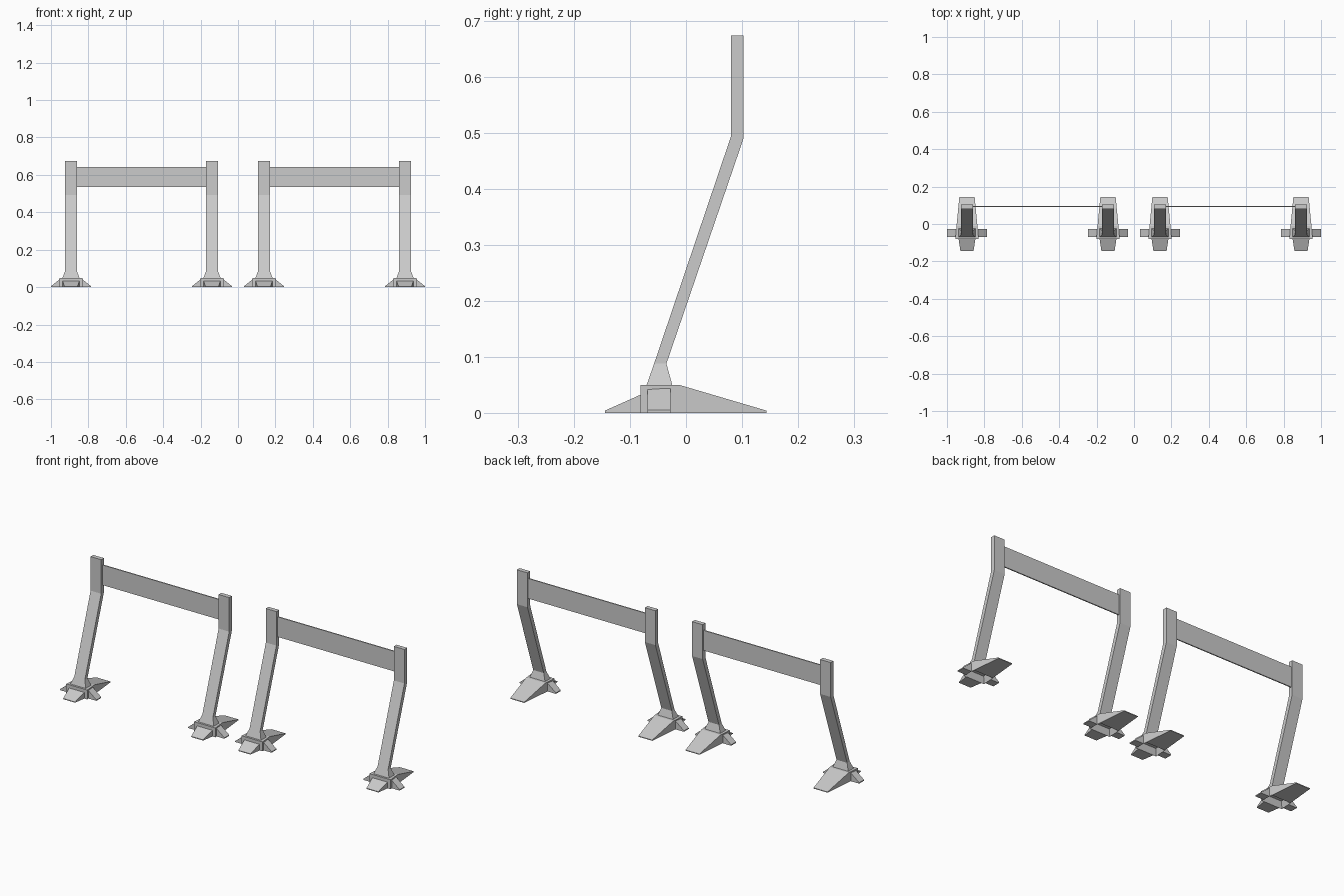
import bpy
import bmesh

cube = bpy.data.objects.get("Cube")
if cube:
    bpy.data.objects.remove(cube, do_unlink=True)

grey = bpy.data.materials.new("light_grey")
grey.use_nodes = True
COLOUR = (0.6, 0.6, 0.6, 1)
grey.diffuse_color = COLOUR
grey.node_tree.nodes["Principled BSDF"].inputs["Base Color"].default_value = COLOUR


def loft(name, stations, recess=False):
    """Mesh through rectangular sections: (y, z) edge, (y, z) edge, half width."""
    bm = bmesh.new()
    rings = []
    for (ya, za), (yb, zb), w in stations:
        corners = [(-w, ya, za), (w, ya, za), (w, yb, zb), (-w, yb, zb)]
        rings.append([bm.verts.new(c) for c in corners])
    for a, b in zip(rings, rings[1:]):
        for i in range(4):
            j = (i + 1) % 4
            bm.faces.new((a[i], a[j], b[j], b[i]))
    bm.faces.new(rings[0])
    bm.faces.new(rings[-1])
    bmesh.ops.recalc_face_normals(bm, faces=bm.faces)
    if recess:
        # hollow pocket under the heel block
        floor = [f for f in bm.faces
                 if f.normal.z < -0.9 and f.calc_center_median().y < -0.02]
        bmesh.ops.inset_region(bm, faces=floor, thickness=0.014)
        bmesh.ops.translate(bm, verts=floor[0].verts, vec=(0, 0, 0.034))
    return finish(name, bm)


def finish(name, bm):
    mesh = bpy.data.meshes.new(name)
    bm.to_mesh(mesh)
    bm.free()
    mesh.materials.append(grey)
    return mesh


def box(name, x0, x1, y0, y1, z0, z1, tip=None):
    """Block; tip lowers the top of its x1 end to make a wedge."""
    bm = bmesh.new()
    bmesh.ops.create_cube(bm, size=1)
    for v in bm.verts:
        top = v.co.z > 0
        outer = v.co.x > 0
        v.co.x = x1 if outer else x0
        v.co.y = y1 if v.co.y > 0 else y0
        v.co.z = (tip if tip and outer else z1) if top else z0
    return finish(name, bm)


def place(name, mesh, x=0, turn=1):
    obj = bpy.data.objects.new(name, mesh)
    bpy.context.collection.objects.link(obj)
    obj.location.x = x
    if turn < 0:
        # reflect the geometry so the wedge points the other way
        obj.data = mesh.copy()
        bm = bmesh.new()
        bm.from_mesh(obj.data)
        bmesh.ops.scale(bm, vec=(-1, 1, 1), verts=bm.verts)
        bmesh.ops.reverse_faces(bm, faces=bm.faces)
        bm.to_mesh(obj.data)
        bm.free()
    return obj


# Leaning post with a flared base and an upright top
post = loft("post", [
    ((-0.071, 0.048), (-0.024, 0.048), 0.046),
    ((-0.057, 0.088), (-0.035, 0.088), 0.031),
    ((0.080, 0.493), (0.103, 0.491), 0.031),
    ((0.080, 0.674), (0.103, 0.674), 0.031),
])

# Heel block running into the long rear toe
heel = loft("heel", [
    ((-0.081, 0), (-0.081, 0.050), 0.062),
    ((-0.012, 0), (-0.012, 0.050), 0.056),
    ((0.144, 0), (0.144, 0.004), 0.041),
], recess=True)

# Short front toe
front_toe = loft("front_toe", [
    ((-0.145, 0), (-0.145, 0.004), 0.035),
    ((-0.080, 0), (-0.080, 0.033), 0.045),
])

# Small wedge on each side of the foot
side_toe = box("side_toe", 0.058, 0.107, -0.069, -0.028, 0, 0.044, tip=0.005)

INNER, OUTER = 0.139, 0.893
for side, label in ((-1, "right"), (1, "left")):
    for where, x in (("inner", INNER), ("outer", OUTER)):
        tag = f"{label}_{where}"
        place(f"{tag}_post", post, side * x)
        place(f"{tag}_heel", heel, side * x)
        place(f"{tag}_front_toe", front_toe, side * x)
        for turn, end in ((-1, "a"), (1, "b")):
            place(f"{tag}_side_toe_{end}", side_toe, side * x, turn)
    # Thin rail joining the two posts
    rail = box("rail", INNER, OUTER, 0.091, 0.097, 0.535, 0.642)
    place(f"{label}_rail", rail, 0, side)
